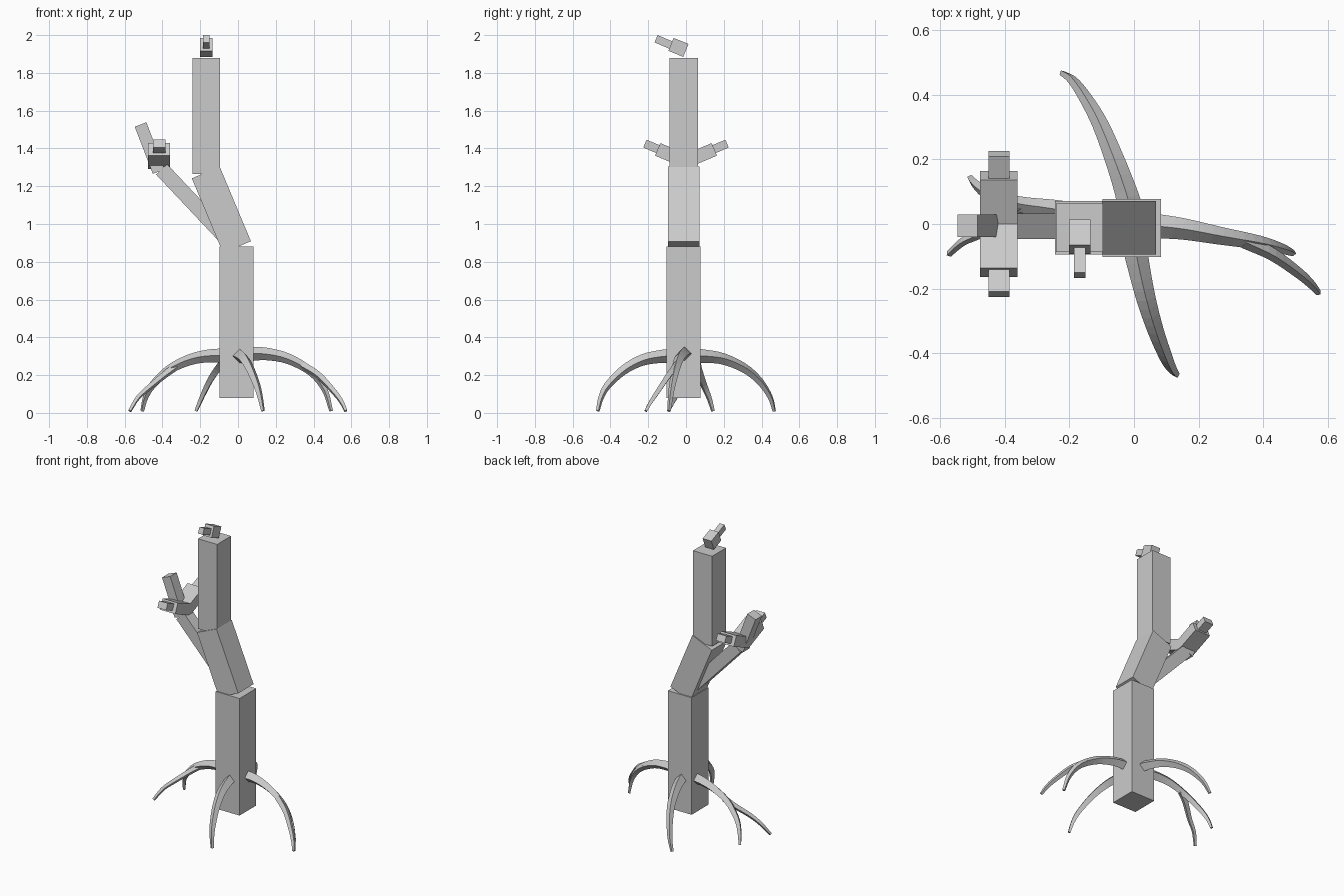
import bpy, bmesh
from math import radians, cos, sin, pi
from mathutils import Vector

if "Cube" in bpy.data.objects:
    bpy.data.objects.remove(bpy.data.objects["Cube"])


def box(name, center, size, rx=0, ry=0):
    bm = bmesh.new()
    bmesh.ops.create_cube(bm, size=1)
    bmesh.ops.scale(bm, vec=size, verts=bm.verts)
    me = bpy.data.meshes.new(name)
    bm.to_mesh(me)
    bm.free()
    ob = bpy.data.objects.new(name, me)
    ob.location = center
    ob.rotation_euler = (radians(rx), radians(ry), 0)
    bpy.context.collection.objects.link(ob)
    return ob


def smooth_path(pts, steps=4):
    # Catmull-Rom through (x, y, z, radius) points
    p = [Vector(q) for q in pts]
    p = [2 * p[0] - p[1]] + p + [2 * p[-1] - p[-2]]
    out = []
    for i in range(1, len(p) - 2):
        a, b, c, d = p[i - 1:i + 3]
        for k in range(steps):
            t = k / steps
            out.append(0.5 * (2 * b + (c - a) * t + (2 * a - 5 * b + 4 * c - d) * t * t
                              + (3 * b - a - 3 * c + d) * t ** 3))
    out.append(p[-2])
    return out


def root(name, pts, r0, r1):
    # tapered sweep of a four-sided diamond section
    n = len(pts) - 1
    path = smooth_path([(*q, r0 + (r1 - r0) * i / n) for i, q in enumerate(pts)])
    out = (Vector(pts[-1]) - Vector(pts[0])) * Vector((1, 1, 0)).length
    side = Vector((-out.y, out.x, 0)).normalized()
    bm = bmesh.new()
    rings = []
    for i, q in enumerate(path):
        tan = (path[min(i + 1, len(path) - 1)] - path[max(i - 1, 0)]).to_3d().normalized()
        s = (side - tan * side.dot(tan)).normalized()
        up = tan.cross(s)
        rings.append([bm.verts.new(q.to_3d() + q[3] * (cos(k * pi / 2) * s + sin(k * pi / 2) * up))
                      for k in range(4)])
    for a, b in zip(rings, rings[1:]):
        for k in range(4):
            bm.faces.new((a[k], a[(k + 1) % 4], b[(k + 1) % 4], b[k]))
    bm.faces.new(rings[0])
    bm.faces.new(rings[-1])
    bmesh.ops.recalc_face_normals(bm, faces=bm.faces)
    me = bpy.data.meshes.new(name)
    bm.to_mesh(me)
    bm.free()
    ob = bpy.data.objects.new(name, me)
    bpy.context.collection.objects.link(ob)


# trunk in three stacked segments
box("lower_trunk", (-0.007, -0.012, 0.48), (0.18, 0.18, 0.80))
box("middle_trunk", (-0.088, -0.012, 1.075), (0.16, 0.165, 0.428), ry=-22.7)
box("upper_trunk", (-0.169, -0.012, 1.572), (0.145, 0.15, 0.615))

# side branch and its upright twig
box("side_branch", (-0.243, -0.007, 1.118), (0.08, 0.078, 0.472), ry=-43.3)
box("upright_twig", (-0.468, -0.005, 1.402), (0.066, 0.07, 0.267), ry=-21)

# paired twigs at the end of the branch
for label, s in (("back", 1), ("front", -1)):
    box(label + "_twig", (-0.418, 0.067 * s, 1.36), (0.116, 0.18, 0.072), rx=23 * s)
    box(label + "_twig_tip", (-0.418, 0.176 * s, 1.408), (0.066, 0.09, 0.045), rx=23 * s)

# twig on top of the trunk
box("top_twig", (-0.168, -0.04, 1.935), (0.066, 0.085, 0.074), rx=-22)
box("top_twig_tip", (-0.168, -0.117, 1.963), (0.036, 0.09, 0.042), rx=-23)

# arching roots
root("left_root", [(-0.06, 0.01, 0.302), (-0.15, 0.028, 0.302), (-0.25, 0.046, 0.283),
                   (-0.36, 0.062, 0.232), (-0.45, 0.093, 0.15), (-0.49, 0.122, 0.08),
                   (-0.507, 0.143, 0.01)], 0.039, 0.01)
root("left_root_fork", [(-0.33, 0.058, 0.245), (-0.39, 0.03, 0.20), (-0.47, -0.025, 0.135),
                        (-0.53, -0.055, 0.08), (-0.573, -0.093, 0.01)], 0.022, 0.01)
root("right_root", [(0.05, -0.005, 0.312), (0.15, -0.015, 0.312), (0.27, -0.037, 0.285),
                    (0.39, -0.058, 0.215), (0.46, -0.077, 0.12), (0.493, -0.09, 0.01)],
     0.039, 0.01)
root("right_root_fork", [(0.34, -0.052, 0.252), (0.43, -0.095, 0.195), (0.51, -0.152, 0.11),
                         (0.55, -0.188, 0.055), (0.571, -0.213, 0.01)], 0.023, 0.01)
root("back_root", [(-0.01, 0.04, 0.30), (-0.025, 0.10, 0.30), (-0.06, 0.20, 0.285),
                   (-0.105, 0.31, 0.236), (-0.15, 0.39, 0.168), (-0.19, 0.445, 0.085),
                   (-0.222, 0.467, 0.01)], 0.04, 0.01)
root("front_root", [(0.0, -0.05, 0.30), (0.012, -0.12, 0.30), (0.037, -0.23, 0.28),
                    (0.067, -0.33, 0.227), (0.1, -0.415, 0.145), (0.118, -0.45, 0.08),
                    (0.132, -0.467, 0.01)], 0.04, 0.01)
